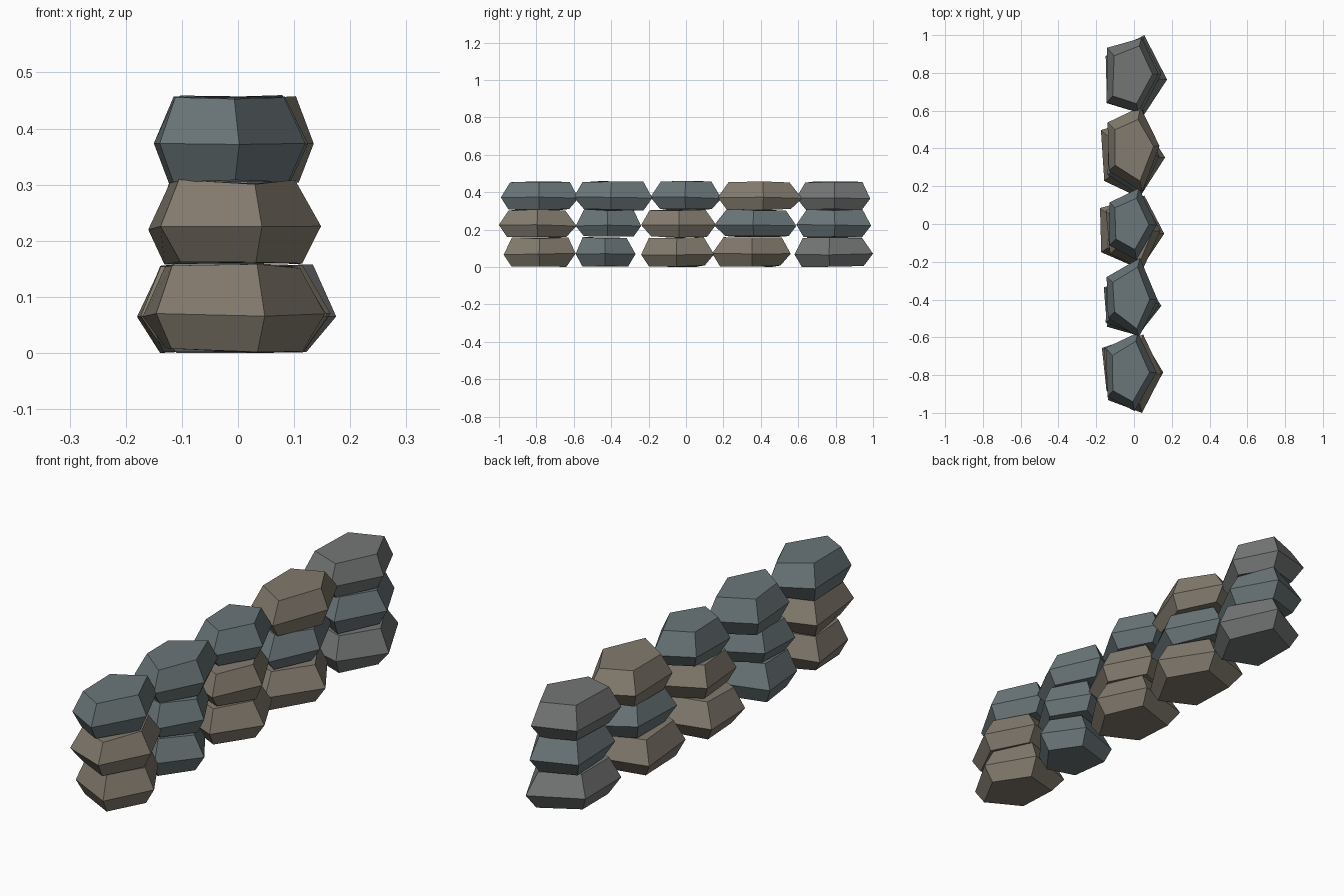
import bpy, bmesh, math, random

if "Cube" in bpy.data.objects:
    bpy.data.objects.remove(bpy.data.objects["Cube"])

random.seed(4)


def material(name, rgb):
    m = bpy.data.materials.new(name)
    m.diffuse_color = (*rgb, 1)
    m.use_nodes = True
    m.node_tree.nodes["Principled BSDF"].inputs["Base Color"].default_value = m.diffuse_color
    return m


MATS = {
    "brown": material("brown_stone", (0.225, 0.195, 0.155)),
    "blue": material("blue_stone", (0.145, 0.18, 0.19)),
    "grey": material("grey_stone", (0.175, 0.185, 0.18)),
}


def stone(name, x0, x1, y0, y1, z0, z1, color):
    """Five-sided rock: small bottom ring, wide middle ring, small top ring."""
    base = [(math.cos(a), math.sin(a)) for a in (math.tau * i / 5 for i in range(5))]
    mid = [(x + random.uniform(-.08, .08), y + random.uniform(-.08, .08)) for x, y in base]
    xs, ys = [p[0] for p in mid], [p[1] for p in mid]
    fx = lambda v: x0 + (v - min(xs)) / (max(xs) - min(xs)) * (x1 - x0)
    fy = lambda v: y0 + (v - min(ys)) / (max(ys) - min(ys)) * (y1 - y0)
    h = z1 - z0
    bm = bmesh.new()
    rings = []
    for t, scale, wob in ((0.03, 0.76, .05), (0.43, 1, 0), (0.97, 0.74, .05)):
        ring = []
        for x, y in mid:
            s = scale + random.uniform(-wob, wob)
            z = z0 + h * (t + random.uniform(-.03, .03))
            ring.append(bm.verts.new((fx(x * s), fy(y * s), z)))
        rings.append(ring)
    bm.faces.new(rings[0][::-1])
    bm.faces.new(rings[2])
    for lo, hi in zip(rings, rings[1:]):
        for i in range(5):
            j = (i + 1) % 5
            bm.faces.new((lo[i], lo[j], hi[j], hi[i]))
    mesh = bpy.data.meshes.new(name)
    bm.to_mesh(mesh)
    bm.free()
    mesh.materials.append(MATS[color])
    bpy.context.collection.objects.link(bpy.data.objects.new(name, mesh))


# Courses from bottom to top: height range, then stones (x range, y range, colour)
COURSES = {
    "bottom": ((0.0, 0.16), [
        (-.17, .155, -.975, -.59, "brown"), (-.16, .145, -.59, -.27, "blue"),
        (-.18, .16, -.24, .15, "brown"), (-.175, .165, .14, .56, "brown"),
        (-.15, .175, .58, 1.0, "grey")]),
    "middle": ((0.157, 0.31), [
        (-.16, .148, -1.0, -.585, "brown"), (-.15, .135, -.59, -.24, "blue"),
        (-.15, .14, -.24, .16, "brown"), (-.14, .135, .15, .59, "blue"),
        (-.14, .145, .59, .99, "blue")]),
    "top": ((0.302, 0.46), [
        (-.15, .12, -.99, -.575, "blue"), (-.145, .125, -.60, -.18, "blue"),
        (-.13, .12, -.19, .19, "blue"), (-.14, .135, .17, .62, "brown"),
        (-.145, .13, .59, .985, "grey")]),
}
for course, ((z0, z1), stones) in COURSES.items():
    for n, (x0, x1, y0, y1, color) in enumerate(stones, 1):
        stone(f"{course}_stone_{n}", x0, x1, y0, y1, z0, z1, color)
